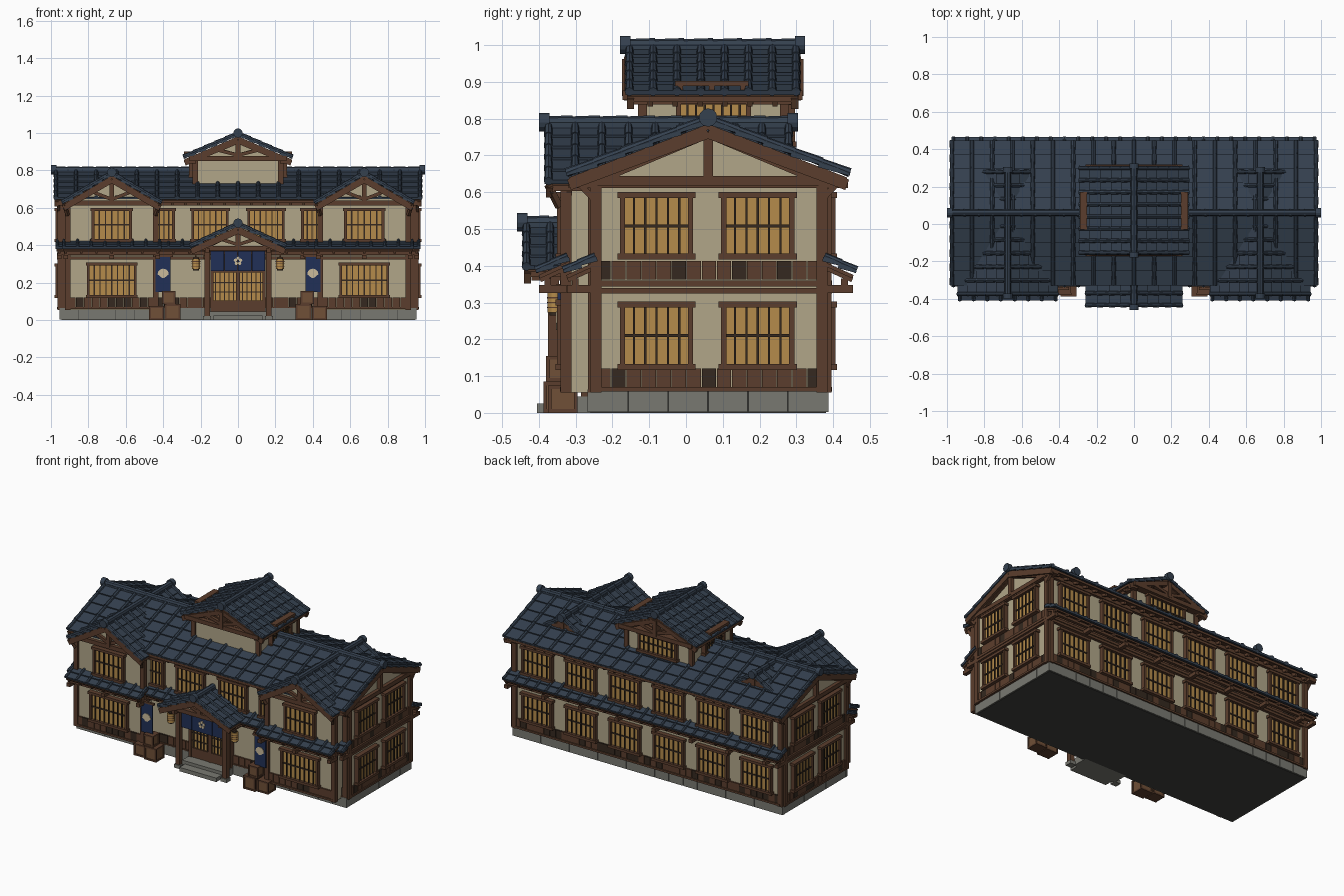
import bpy, bmesh, math, random
from mathutils import Matrix, Vector

if "Cube" in bpy.data.objects:
    bpy.data.objects.remove(bpy.data.objects["Cube"])

random.seed(4)
COL = {"tile": (.035, .052, .078), "plaster": (.44, .38, .25), "wood": (.105, .048, .026),
       "dark": (.035, .022, .014), "glow": (.46, .26, .07), "stone": (.19, .19, .165),
       "navy": (.015, .03, .095), "cream": (.6, .5, .33), "crate": (.16, .08, .038), "base": (.05, .05, .047)}
MATS, PARTS = {}, {}
for k, c in COL.items():
    MATS[k] = bpy.data.materials.new(k)
    MATS[k].diffuse_color = (*c, 1)

T, D, R, I = Matrix.Translation, Matrix.Diagonal, Matrix.Rotation, Matrix.Identity(4)


def part(name, mat):
    return PARTS.setdefault(name, (bmesh.new(), mat))[0]


def box(name, mat, M, x0, x1, y0, y1, z0, z1):
    m = M @ T(((x0 + x1) / 2, (y0 + y1) / 2, (z0 + z1) / 2)) @ D((x1 - x0, y1 - y0, z1 - z0, 1))
    bmesh.ops.create_cube(part(name, mat), size=1, matrix=m)


def beam(name, mat, M, p, q, w, h):
    p, q = Vector(p), Vector(q)
    m = M @ T((p + q) / 2) @ (q - p).to_track_quat('X', 'Z').to_matrix().to_4x4() @ D(((q - p).length, w, h, 1))
    bmesh.ops.create_cube(part(name, mat), size=1, matrix=m)


def cyl(name, mat, M, r1, r2, depth, n=8):
    bmesh.ops.create_cone(part(name, mat), cap_ends=True, segments=n, radius1=r1, radius2=r2, depth=depth, matrix=M)


def prism(name, mat, M, pts, y0, y1):
    bm = part(name, mat)
    a, b = [[bm.verts.new(M @ Vector((x, y, z))) for x, z in pts] for y in (y0, y1)]
    bm.faces.new(a)
    bm.faces.new(b[::-1])
    for i in range(len(pts)):
        j = (i + 1) % len(pts)
        bm.faces.new((a[i], b[i], b[j], a[j]))


def wall(x, y, deg):
    """Wall frame: local x runs along the wall, local -y points outward."""
    return T((x, y, 0)) @ R(math.radians(deg), 4, 'Z')


def tiles(name, M, O, u, v, courses, cols, r=.011):
    """One roof slope: stepped courses plus rows of tapered roll tiles."""
    u, v = Vector(u), Vector(v)
    U, V = u.normalized(), v.normalized()
    N = U.cross(V)
    if N.z < 0:
        N = -N
    L = M @ T(O) @ Matrix((U, V, N)).transposed().to_4x4()
    cl, W = v.length / courses, u.length
    for i in range(courses):
        c = L @ T((W / 2, (i + .5) * cl, .008))
        tilt = R(-.008 / cl, 4, 'X')
        bmesh.ops.create_cube(part(name, "tile"), size=1, matrix=c @ tilt @ D((W, cl * 1.1, .012, 1)))
        for j in range(cols + 1):
            x = (j / cols - .5) * (W - 2 * r)
            cyl(name, "tile", c @ T((x, 0, .007)) @ R(-math.pi / 2, 4, 'X'), r * 1.15, r * .85, cl * 1.06)


def gable_roof(n, M, half, y0, y1, ze, zr, courses, cols):
    """Two slopes with the ridge along local y, plus boards, rafters and ridge caps."""
    t = .015
    prism(n + "_boards", "wood", M, [(-half, ze - t), (0, zr - t), (half, ze - t), (half, ze), (0, zr), (-half, ze)],
          y0 + .005, y1 - .005)
    for s in (1, -1):
        tiles(n + "_tiles", M, (s * half, y0, ze), (0, y1 - y0, 0), (-s * half, 0, zr - ze), courses, cols)
        for y in (y0 + .014, y1 - .014):
            beam(n + "_bargeboards", "wood", M, (0, y, zr - .024), (s * half, y, ze - .02), .02, .03)
        k = round((y1 - y0) / .07)
        for i in range(1, k):
            y = y0 + (y1 - y0) * i / k
            beam(n + "_rafters", "wood", M, (s * half * .97, y, ze - .02),
                 (s * half * .7, y, ze + (zr - ze) * .28 - .02), .014, .016)
    box(n + "_ridge", "tile", M, -.018, .018, y0, y1, zr - .005, zr + .016)
    k = round((y1 - y0) / .075)
    for i in range(k):
        cyl(n + "_ridge", "tile", M @ T((0, y0 + (i + .5) * (y1 - y0) / k, zr + .018)) @ R(math.pi / 2, 4, 'X'),
            .019, .016, (y1 - y0) / k * 1.03)
    for y in (y0, y1):
        cyl(n + "_ridge_ends", "tile", M @ T((0, y, zr + .018)) @ R(math.pi / 2, 4, 'X'), .025, .025, .028, 12)


def truss(n, M, half, zb, zt, struts=True):
    """Exposed timber in a gable end."""
    box(n, "wood", M, -half - .015, half + .015, -.022, .005, zb - .012, zb + .014)
    box(n, "wood", M, -.013, .013, -.024, .005, zb, zt)
    for s in (1, -1):
        beam(n, "wood", M, (s * half, -.008, zb), (0, -.008, zt - .005), .02, .026)
        if struts:
            beam(n, "wood", M, (0, -.008, zb + .02), (s * half * .5, -.008, (zb + zt) / 2), .02, .018)


def window(M, x, z0, z1, w, bars=6):
    n, a, b = "window", x - w / 2, x + w / 2
    box(n + "_panes", "glow", M, a, b, -.012, 0, z0, z1)
    for e in (a, b):
        box(n + "_frames", "wood", M, e - .007, e + .007, -.026, 0, z0, z1)
    for z in (z0, z1):
        box(n + "_frames", "wood", M, a - .014, b + .014, -.03, 0, z - .008, z + .008)
    for i in range(1, bars):
        c = a + w * i / bars
        box(n + "_lattice", "dark", M, c - .003, c + .003, -.019, 0, z0, z1)
    box(n + "_lattice", "dark", M, a, b, -.017, 0, (z0 + z1) / 2 - .004, (z0 + z1) / 2 + .004)


def trim(M, x0, x1):
    """Corner posts, floor beams and plank dado for a two storey wall."""
    for x in (x0, x1):
        box("corner_posts", "wood", M, x - .015, x + .015, -.016, .014, .055, .64)
    for z0, z1 in ((.325, .34), (.344, .36), (.612, .635), (.058, .07)):
        box("floor_beams", "wood", M, x0, x1, -.017, .01, z0, z1)
    k = round((x1 - x0) / .042)
    w = (x1 - x0) / k
    for z in (.07, .363):
        for i in range(k):
            m = "dark" if random.random() < .25 else "wood"
            box("dado_planks_" + m, m, M, x0 + i * w + .001, x0 + (i + 1) * w - .001, -.01, .005, z, z + .05)


def pent(n, M, x0, x1):
    """Lean-to roof between the storeys."""
    L = x1 - x0
    tiles(n + "_tiles", M, (x0, -.077, .376), (L, 0, 0), (0, .085, .038), 2, round(L / .075), .009)
    beam(n + "_boards", "wood", M, ((x0 + x1) / 2, -.074, .37), ((x0 + x1) / 2, .01, .408), L - .01, .01)
    box(n + "_purlin", "wood", M, x0 + .01, x1 - .01, -.06, -.042, .348, .366)
    k = round(L / .09)
    for i in range(k + 1):
        x = x0 + .02 + (L - .04) * i / k
        beam(n + "_rafters", "wood", M, (x, -.072, .362), (x, 0, .395), .013, .014)
        if i % 3 == 0 or i == k:
            box(n + "_brackets", "wood", M, x - .012, x + .012, -.074, 0, .326, .348)


# wall frames
FRONT, BACK = wall(0, -.25, 0), wall(0, .38, 180)
SIDES = [wall(.95, .06, 90), wall(-.95, .06, -90)]

# stone footing
box("footing", "base", I, -.945, .945, -.26, .38, 0, .062)
for M, a, b in ((wall(0, -.26, 0), -.955, .955), (BACK, -.955, .955),
                (wall(.945, .06, 90), -.325, .325), (wall(-.945, .06, -90), -.325, .325)):
    k = round((b - a) / .1)
    w = (b - a) / k
    for i in range(k):
        box("footing_stones", "stone", M, a + i * w + .001, a + (i + 1) * w - .001, -.008, .01, .002, .064)

# main hall
prism("hall_walls", "plaster", wall(0, .06, 90), [(-.31, .06), (.32, .06), (.32, .628), (0, .758), (-.31, .628)], -.95, .95)
gable_roof("hall_roof", wall(0, .06, 90), .378, -.985, .985, .64, .785, 5, 18)
trim(FRONT, -.94, .94)
trim(BACK, -.94, .94)
for M in SIDES:
    trim(M, -.305, .31)
    truss("end_truss", M, .31, .63, .765, False)
    for x in (-.14, .135):
        window(M, x, .125, .295, .185)
        window(M, x, .425, .592, .185)
    for s in (1, -1):
        beam("eave_braces", "wood", M, (s * .31, -.01, .58), (s * .355, -.01, .628), .018, .016)
        box("eave_brackets", "wood", M, s * .34 - .04, s * .34 + .04, -.02, .02, .612, .63)
for i in range(6):
    x = (i - 2.5) * .31
    window(BACK, x, .125, .295, .2)
    window(BACK, x, .425, .592, .2)
pent("front_lean_to", FRONT, -.975, .975)
pent("back_lean_to", BACK, -.975, .975)
for s in (1, -1):
    window(FRONT, s * .15, .425, .592, .185)
    window(FRONT, s * .395, .425, .592, .1, 4)

# two front wings whose roofs run through the main ridge
for s in (1, -1):
    M = wall(s * .675, -.325, 0)
    prism("wing_walls", "plaster", M, [(-.24, .055), (.24, .055), (.24, .615), (0, .752), (-.24, .615)], 0, .59)
    gable_roof("wing_roof", M, .258, -.06, .615, .618, .772, 5, 9)
    trim(M, -.235, .235)
    truss("wing_truss", M, .235, .625, .757)
    truss("wing_truss", wall(s * .675, .265, 180), .235, .625, .757)
    window(M, 0, .125, .3, .25, 8)
    window(M, 0, .425, .592, .2)
    pent("wing_lean_to", M, -.265, .265)
    for e in (1, -1):
        beam("wing_braces", "wood", M, (e * .235, -.02, .56), (e * .255, -.05, .62), .016, .016)

# rooftop lookout
prism("lookout_walls", "plaster", I, [(-.235, .66), (.235, .66), (.235, .862), (0, .962), (-.235, .862)], -.12, .27)
gable_roof("lookout_roof", I, .285, -.165, .31, .86, .982, 5, 7)
for y, deg in ((-.12, 0), (.27, 180)):
    M = wall(0, y, deg)
    truss("lookout_truss", M, .235, .862, .965)
    truss("lookout_truss", wall(0, y + (-.03 if deg == 0 else .025), deg), .245, .862, .962)
    for x in (-.228, .228):
        box("lookout_posts", "wood", M, x - .014, x + .014, -.01, .014, .66, .865)
window(wall(0, .27, 180), 0, .73, .845, .26, 8)
for s in (1, -1):
    window(wall(s * .235, .075, s * 90), 0, .76, .848, .19, 8)
    a, b = sorted((s * .25, s * .288))
    box("lookout_side_rails", "wood", I, a, b, -.03, .17, .888, .902)
    for y in (-.015, .07, .155):
        box("lookout_side_rails", "wood", I, a, b, y - .007, y + .007, .872, .89)
    box("lookout_plates", "wood", I, *sorted((s * .225, s * .255)), -.16, .305, .838, .862)

# entrance porch
M = wall(0, -.36, 0)
gable_roof("porch_roof", M, .25, -.085, .13, .385, .5, 4, 3)
prism("porch_gable", "plaster", M, [(-.2, .385), (.2, .385), (0, .48)], -.01, .1)
truss("porch_truss", wall(0, -.375, 0), .19, .383, .485)
for s in (1, -1):
    box("porch_posts", "wood", M, s * .165 - .015, s * .165 + .015, -.015, .015, .02, .4)
    box("porch_beams", "wood", M, s * .165 - .012, s * .165 + .012, -.06, .11, .36, .385)
    box("porch_post_feet", "stone", M, s * .165 - .021, s * .165 + .021, -.021, .021, 0, .022)
    # lanterns
    L = T((s * .225, -.355, 0))
    cyl("lanterns", "glow", L @ T((0, 0, .3)), .022, .022, .055, 12)
    for z in (.27, .33):
        cyl("lantern_caps", "dark", L @ T((0, 0, z)), .016, .016, .01, 12)
    for z in (.287, .3, .313):
        cyl("lantern_hoops", "wood", L @ T((0, 0, z)), .0235, .0235, .003, 12)
    box("lantern_arms", "wood", L, -.004, .004, -.004, .1, .337, .345)
    # hanging banners with a plain fan shape
    B = wall(s * .4, -.345, 0)
    box("banners", "navy", B, -.04, .04, -.004, .004, .15, .34)
    box("banner_poles", "wood", B, -.052, .052, -.007, .007, .338, .35)
    fan = [(.03 * math.cos(t * math.pi / 6), .245 + .03 * math.sin(t * math.pi / 6)) for t in range(7)]
    prism("banner_fans", "cream", B, [(-.006, .225), (.006, .225)] + fan, -.008, 0)
box("entrance_steps", "stone", I, -.13, .13, -.405, -.25, 0, .025)
box("entrance_steps", "stone", I, -.15, .15, -.35, -.25, 0, .045)

# sliding doors
box("door_panes", "glow", FRONT, -.14, .14, -.022, 0, .05, .37)
for x in (-.14, -.004, .004, .14):
    box("door_frames", "wood", FRONT, x - .008, x + .008, -.036, 0, .045, .37)
for z0, z1 in ((.045, .105), (.255, .268), (.36, .375)):
    box("door_frames", "wood", FRONT, -.14, .14, -.032, 0, z0, z1)
for i in range(-5, 6):
    box("door_lattice", "dark", FRONT, i * .024 - .003, i * .024 + .003, -.028, 0, .1, .365)
for z in (.15, .2):
    box("door_lattice", "dark", FRONT, -.14, .14, -.027, 0, z - .003, z + .003)

# split door curtain with a simple flower
for i in range(4):
    box("door_curtain", "navy", M, -.146 + i * .0735, -.075 + i * .0735, -.003, .003, .262, .37)
for i in range(5):
    t = math.radians(90 + 72 * i)
    cyl("curtain_flower", "cream", M @ T((.015 * math.cos(t), -.005, .315 + .015 * math.sin(t))) @ R(math.pi / 2, 4, 'X'),
        .009, .009, .006)

# stacked crates beside the entrance
for s in (1, -1):
    for x, y, z, w, h in ((.35, -.345, 0, .075, .085), (.435, -.335, 0, .07, .075), (.37, -.345, .085, .06, .07)):
        C = wall(s * x, y, 0)
        box("crates", "crate", C, -w / 2, w / 2, -w / 2, w / 2, z + .004, z + h - .004)
        for e in (z, z + h - .01):
            box("crate_rims", "wood", C, -w / 2 - .004, w / 2 + .004, -w / 2 - .004, w / 2 + .004, e, e + .01)
        for a in (1, -1):
            for b in (1, -1):
                box("crate_corners", "wood", C, a * w / 2 - .005, a * w / 2 + .005, b * w / 2 - .005, b * w / 2 + .005, z, z + h)

# turn the collected parts into objects
for name, (bm, mat) in PARTS.items():
    bmesh.ops.recalc_face_normals(bm, faces=bm.faces[:])
    me = bpy.data.meshes.new(name)
    bm.to_mesh(me)
    bm.free()
    me.materials.append(MATS[mat])
    bpy.context.collection.objects.link(bpy.data.objects.new(name, me))

for m in bpy.data.materials:
    if m.users and not m.is_grease_pencil:
        m.use_nodes = True
        m.node_tree.nodes["Principled BSDF"].inputs["Base Color"].default_value = m.diffuse_color
